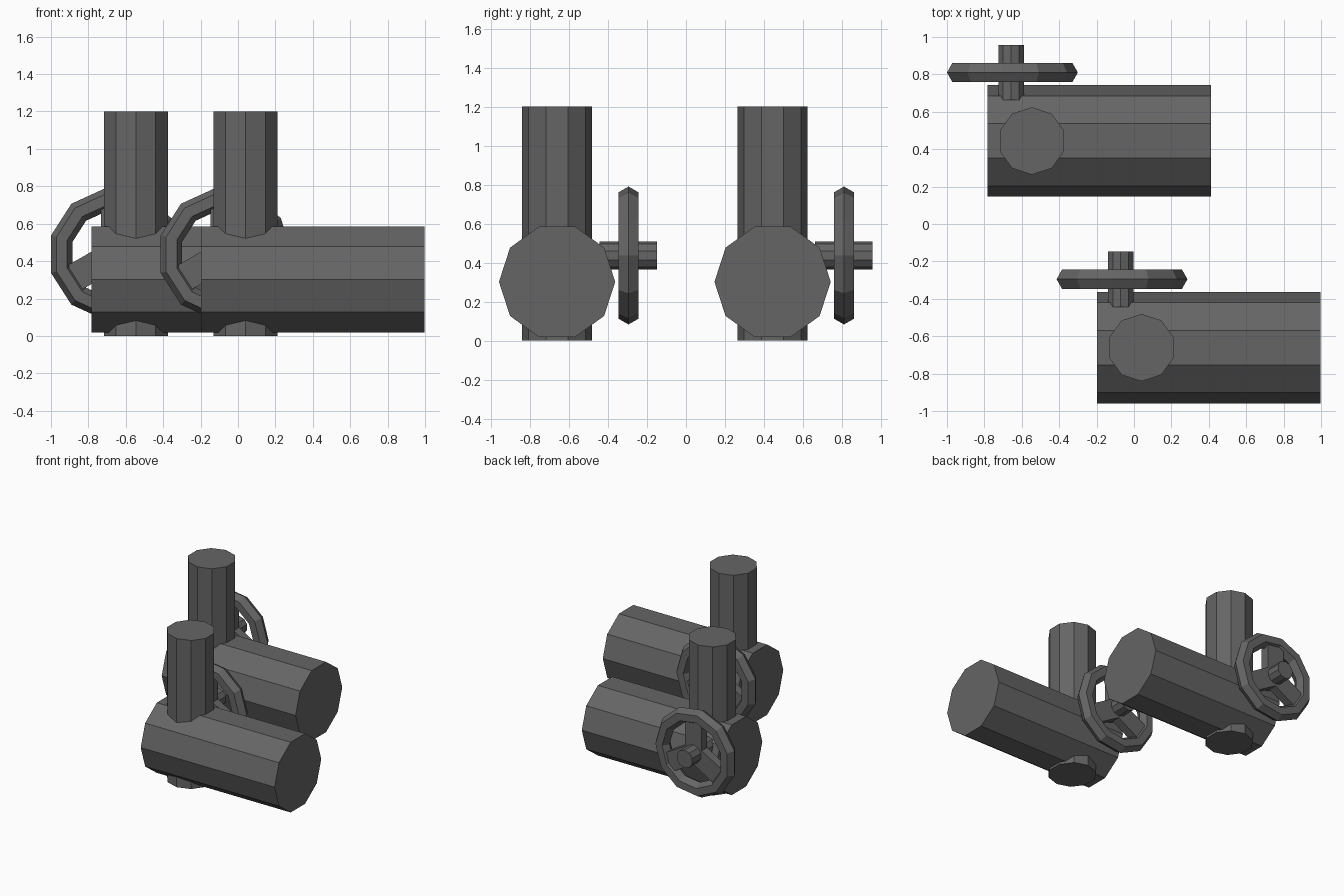
import bpy
from math import pi, sin, cos
from mathutils import Matrix, Vector

cube = bpy.data.objects.get("Cube")
if cube:
    bpy.data.objects.remove(cube, do_unlink=True)

# Single dark metal colour
metal = bpy.data.materials.new("dark_grey_metal")
metal.use_nodes = True
grey = (0.13, 0.13, 0.13, 1)
metal.diffuse_color = grey
metal.node_tree.nodes["Principled BSDF"].inputs["Base Color"].default_value = grey


def finish(name):
    obj = bpy.context.object
    obj.name = name
    obj.data.materials.append(metal)
    return obj


def pipe(name, radius, length, centre, rotation=(0, 0, 0)):
    bpy.ops.mesh.primitive_cylinder_add(vertices=10, radius=radius, depth=length,
                                        location=centre, rotation=rotation)
    return finish(name)


def spoke(name, hub, angle, length=0.29, width=0.15, thickness=0.07):
    # Flat bar running outward from the hub in the wheel plane
    bpy.ops.mesh.primitive_cube_add(size=1)
    obj = finish(name)
    obj.data.transform(Matrix.Diagonal((length, thickness, width, 1)))
    obj.data.transform(Matrix.Translation((length / 2, 0, 0)))
    obj.rotation_euler.y = -angle
    obj.location = hub


def valve(prefix, origin):
    # Horizontal main pipe crossed by an upright pipe
    pipe(prefix + "_main_pipe", 0.298, 1.196, origin + Vector((0.4, 0, 0.302)), (0, pi / 2, 0))
    pipe(prefix + "_upright_pipe", 0.18, 1.2, origin + Vector((0.04, 0, 0.6)))

    # Handwheel on a short stem behind the pipes
    hub = origin + Vector((-0.071, 0.366, 0.437))
    pipe(prefix + "_wheel_stem", 0.072, 0.295, hub, (pi / 2, 0, 0))
    bpy.ops.mesh.primitive_torus_add(major_segments=11, minor_segments=6, major_radius=0.297,
                                     minor_radius=0.06, location=hub, rotation=(pi / 2, 0, 0))
    finish(prefix + "_wheel_rim")
    for i in range(3):
        spoke(f"{prefix}_wheel_spoke_{i + 1}", hub, pi / 2 + i * 2 * pi / 3)


valve("front", Vector((0, -0.661, 0)))
valve("back", Vector((-0.586, 0.444, 0)))
